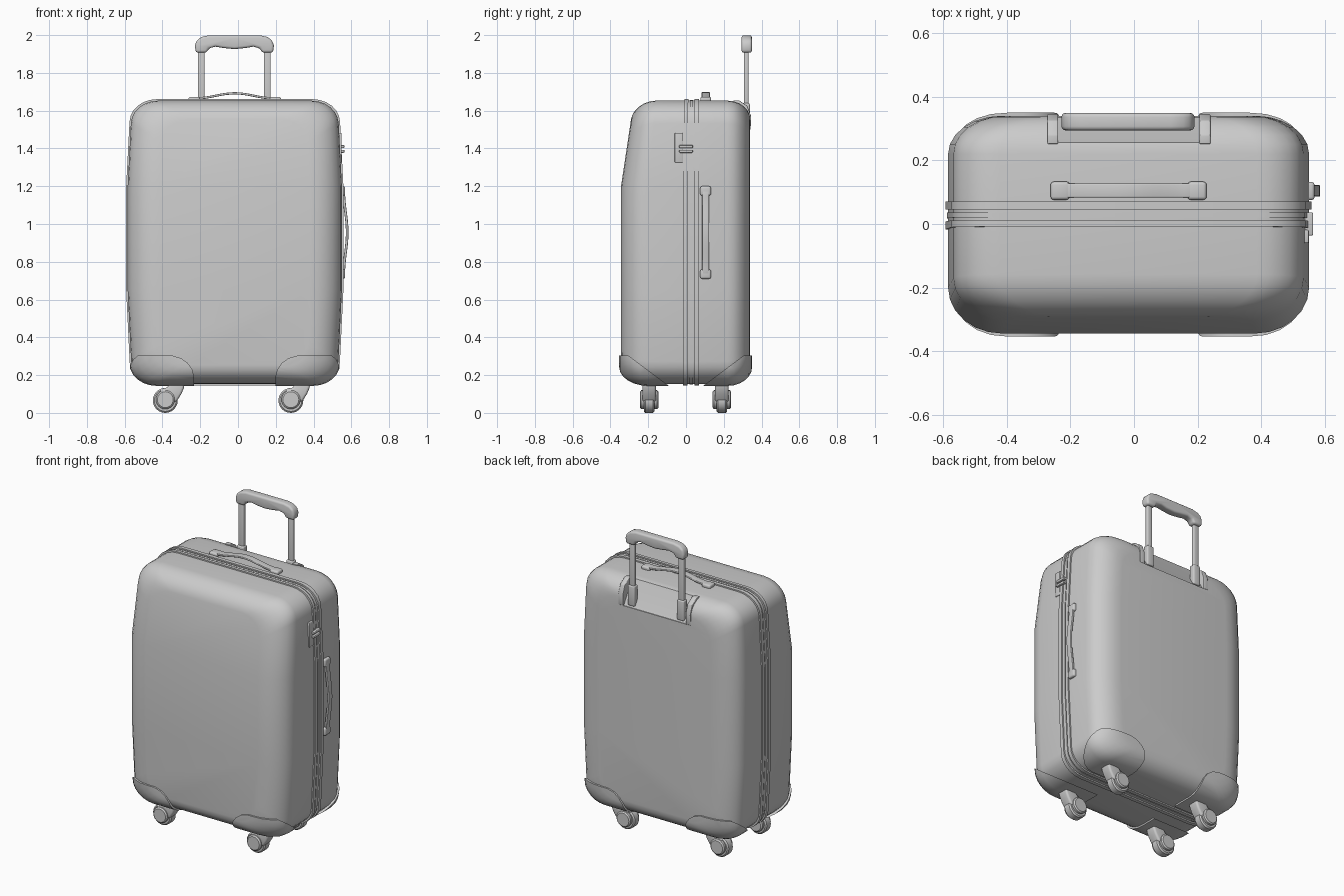
import bpy, bmesh, math
from mathutils import Vector

if "Cube" in bpy.data.objects:
    bpy.data.objects.remove(bpy.data.objects["Cube"])

grey = bpy.data.materials.new("suitcase grey")
grey.use_nodes = True
tone = (0.6, 0.6, 0.6, 1)
grey.diffuse_color = tone
grey.node_tree.nodes["Principled BSDF"].inputs["Base Color"].default_value = tone

CX = -0.017          # middle of the case across its width
SEAM = 0.03          # where the two shells meet


def finish(name, bm, bevel=0.0, angle=35):
    bmesh.ops.recalc_face_normals(bm, faces=bm.faces)
    mesh = bpy.data.meshes.new(name)
    bm.to_mesh(mesh)
    bm.free()
    mesh.materials.append(grey)
    ob = bpy.data.objects.new(name, mesh)
    bpy.context.collection.objects.link(ob)
    if bevel:
        mod = ob.modifiers.new("Bevel", 'BEVEL')
        mod.width, mod.segments, mod.limit_method = bevel, 3, 'ANGLE'
        apply(ob, mod)
    smooth(ob, angle)
    return ob


def activate(ob):
    bpy.ops.object.select_all(action='DESELECT')
    ob.select_set(True)
    bpy.context.view_layer.objects.active = ob


def apply(ob, mod):
    activate(ob)
    bpy.ops.object.modifier_apply(modifier=mod.name)


def smooth(ob, angle=35):
    activate(ob)
    bpy.ops.object.shade_smooth_by_angle(angle=math.radians(angle))


def boolean(ob, cutter, operation):
    mod = ob.modifiers.new("Boolean", 'BOOLEAN')
    mod.object, mod.operation, mod.solver = cutter, operation, 'EXACT'
    apply(ob, mod)
    bpy.data.objects.remove(cutter)
    smooth(ob)


def prism_mesh(points, axis, lo, hi):
    """Extrude a 2D outline along one axis; the outline uses the other two."""
    bm = bmesh.new()
    rings = []
    for d in (lo, hi):
        ring = []
        for a, b in points:
            co = [a, b]
            co.insert("xyz".index(axis), d)
            ring.append(bm.verts.new(co))
        bm.faces.new(ring)
        rings.append(ring)
    n = len(points)
    for i in range(n):
        j = (i + 1) % n
        bm.faces.new((rings[0][i], rings[0][j], rings[1][j], rings[1][i]))
    return bm


def prism(name, points, axis, lo, hi, bevel=0.0):
    return finish(name, prism_mesh(points, axis, lo, hi), bevel)


def box(name, x, y, z, bevel=0.0):
    return prism(name, [(x[0], y[0]), (x[1], y[0]), (x[1], y[1]), (x[0], y[1])], 'z', *z, bevel)


def lathe_y(name, x, y, z, profile, n=24):
    """Turn (radius, offset) points around an axle along y."""
    bm = bmesh.new()
    rings = [[bm.verts.new((x + r * math.cos(k * math.tau / n), y + d, z + r * math.sin(k * math.tau / n)))
              for k in range(n)] for r, d in profile]
    for a, b in zip(rings, rings[1:]):
        for k in range(n):
            j = (k + 1) % n
            bm.faces.new((a[k], a[j], b[j], b[k]))
    bm.faces.new(rings[0])
    bm.faces.new(rings[-1])
    return finish(name, bm)


def outline(inset_x, inset_z, off, radius=0.15, steps=6):
    """Rounded rectangle of the case seen from the front."""
    hw, hz = 0.567 - inset_x + off, 0.75 - inset_z + off
    pts = []
    for q, (sx, sz) in enumerate(((1, 1), (-1, 1), (-1, -1), (1, -1))):
        for k in range(steps + 1):
            a = math.pi / 2 * (q + k / steps)
            pts.append((sx * (hw - radius) + radius * math.cos(a),
                        0.903 + sz * (hz - radius) + radius * 0.8 * math.sin(a) + sz * radius * 0.2))
    return pts


def loft(name, layers, off=0.0):
    """Skin outlines stacked along y, then taper the case to top and bottom."""
    bm = bmesh.new()
    rings = [[bm.verts.new((x, y, z)) for x, z in outline(ix, iz, off)] for ix, iz, y in layers]
    n = len(rings[0])
    for a, b in zip(rings, rings[1:]):
        for i in range(n):
            j = (i + 1) % n
            bm.faces.new((a[i], a[j], b[j], b[i]))
    bm.faces.new(rings[0])
    bm.faces.new(rings[-1])
    for z in (0.65, 1.2):
        bmesh.ops.bisect_plane(bm, geom=bm.verts[:] + bm.edges[:] + bm.faces[:],
                               plane_co=(0, 0, z), plane_no=(0, 0, 1))
    for v in bm.verts:
        away = max(0, v.co.z - 1.2, 0.65 - v.co.z)
        v.co.x = CX + v.co.x * (1 - 0.09 * min(away, 0.36))
        if v.co.y < SEAM:
            v.co.y += 0.15 * max(0, v.co.z - 1.2) * (SEAM - v.co.y) / 0.375
    return finish(name, bm)


def shell(name, off=0.0):
    ts = [k * math.pi / 12 for k in range(7)]
    curve = [(0.17 * (1 - math.cos(t)), 0.1 * (1 - math.cos(t)), math.sin(t)) for t in ts]
    front = [(ix, iz, -0.2 - (0.144 + off) * s) for ix, iz, s in reversed(curve)]
    back = [(ix, iz, 0.22 + (0.12 + off) * s) for ix, iz, s in curve]
    return loft(name, front + back, off)


# Case body with a sloped pocket behind the pull handle
body = shell("case_body")
pocket = prism("pocket_cutter", [(0.36, 1.5), (0.335, 1.5), (0.30, 1.56), (0.25, 1.66), (0.25, 1.8), (0.36, 1.8)],
               'x', -0.24, 0.206, 0.0)
boolean(body, pocket, 'DIFFERENCE')

# Rims and zip around the seam
for name, lo, hi, off in (("front_rim", -0.017, 0.008, 0.008), ("zip", 0.018, 0.036, 0.004),
                          ("back_rim", 0.045, 0.07, 0.008)):
    loft(name, [(0, 0, lo), (0, 0, hi)], off)

# Pocket frame strips
for side, x in (("right", -0.272), ("left", 0.206)):
    prism("pocket_frame_" + side, [(0.3, 1.5), (0.342, 1.5), (0.345, 1.57), (0.325, 1.625), (0.28, 1.655),
                                   (0.25, 1.655)], 'x', x, x + 0.034, 0.004)

# Corner guards: pieces of a slightly larger shell
for sx, side in ((-1, "right"), (1, "left")):
    for sy, end in ((-1, "front"), (1, "back")):
        guard = shell("corner_guard_%s_%s" % (end, side), 0.01)
        cut = [(0.7, 0.1), (0.215, 0.1), (0.215, 0.19), (0.225, 0.23), (0.25, 0.265), (0.285, 0.29),
               (0.33, 0.303), (0.7, 0.303)]
        bm = prism_mesh([(CX + sx * x, z) for x, z in cut], 'y', *sorted((sy * 0.06, sy * 0.45)))
        geom = bm.verts[:] + bm.edges[:] + bm.faces[:]
        res = bmesh.ops.bisect_plane(bm, geom=geom, plane_co=(0, sy * 0.1, 0.15),
                                     plane_no=Vector((0, -sy * 0.6, 0.8)), clear_outer=True)
        bmesh.ops.holes_fill(bm, edges=[e for e in bm.edges if e.is_boundary])
        boolean(guard, finish("guard_cutter", bm), 'INTERSECT')

# Casters: trailing fork, wheel and two hub caps
for wx, side in ((-0.385, "right"), (0.28, "left")):
    for wy, end in ((-0.195, "front"), (0.19, "back")):
        tag = "_%s_%s" % (end, side)
        lathe_y("wheel" + tag, wx, wy, 0.066,
                [(0.058, -0.028), (0.066, -0.02), (0.066, 0.02), (0.058, 0.028)])
        lathe_y("hub" + tag, wx, wy, 0.07,
                [(0.042, -0.049), (0.05, -0.042), (0.05, 0.042), (0.042, 0.049)])
        fork = [(-0.03, 0.12), (0.01, 0.135), (0.035, 0.165), (0.105, 0.165), (0.098, 0.13),
                (0.085, 0.1), (0.06, 0.06), (0.0, 0.05)]
        prism("fork" + tag, [(wx + x, z) for x, z in fork], 'y', wy - 0.036, wy + 0.036, 0.012)


# Carry handles: arched strap with two thicker ends
def strap(half, rise, thick):
    steps = [k / 8 for k in range(-8, 9)]
    arch = [(half * t, 0.008 + rise * (0.5 + 0.5 * math.cos(math.pi * t))) for t in steps]
    return [(a, h + thick) for a, h in arch] + [(a, h) for a, h in reversed(arch)]


prism("top_handle", [(CX + a, 1.652 + h) for a, h in strap(0.2, 0.026, 0.012)], 'y', 0.083, 0.127, 0.004)
prism("side_handle", [(0.545 + h, 0.955 + a) for a, h in strap(0.22, 0.018, 0.014)], 'y', 0.086, 0.122, 0.004)
for s in (-1, 1):
    x, z = CX + s * 0.215, 0.955 + s * 0.22
    box("top_handle_end", (x - 0.03, x + 0.03), (0.076, 0.133), (1.645, 1.673), 0.01)
    box("side_handle_end", (0.53, 0.567), (0.075, 0.132), (z - 0.025, z + 0.025), 0.01)

# Pull handle: tubes, sleeves and shaped grip
for side, x in (("right", -0.195), ("left", 0.155)):
    box("pull_tube_" + side, (x - 0.018, x + 0.018), (0.307, 0.331), (1.53, 1.94), 0.006)
    box("tube_sleeve_" + side, (x - 0.025, x + 0.025), (0.298, 0.338), (1.51, 1.64), 0.008)
half_grip = [(0.0, 1.999), (0.135, 1.999), (0.175, 1.99), (0.2, 1.972), (0.209, 1.945), (0.205, 1.907),
             (0.147, 1.907), (0.135, 1.93), (0.1, 1.939), (0.06, 1.932), (0.0, 1.926)]
grip = half_grip + [(-x, z) for x, z in reversed(half_grip[1:-1])]
prism("pull_grip", [(x - 0.019, z) for x, z in grip], 'y', 0.294, 0.349, 0.014)

# Side lock with two zip pullers
box("lock_plate", (0.5, 0.549), (-0.06, -0.018), (1.325, 1.482), 0.004)
for z in (1.385, 1.41):
    box("zip_puller", (0.52, 0.563), (-0.036, 0.036), (z - 0.008, z + 0.008), 0.004)
